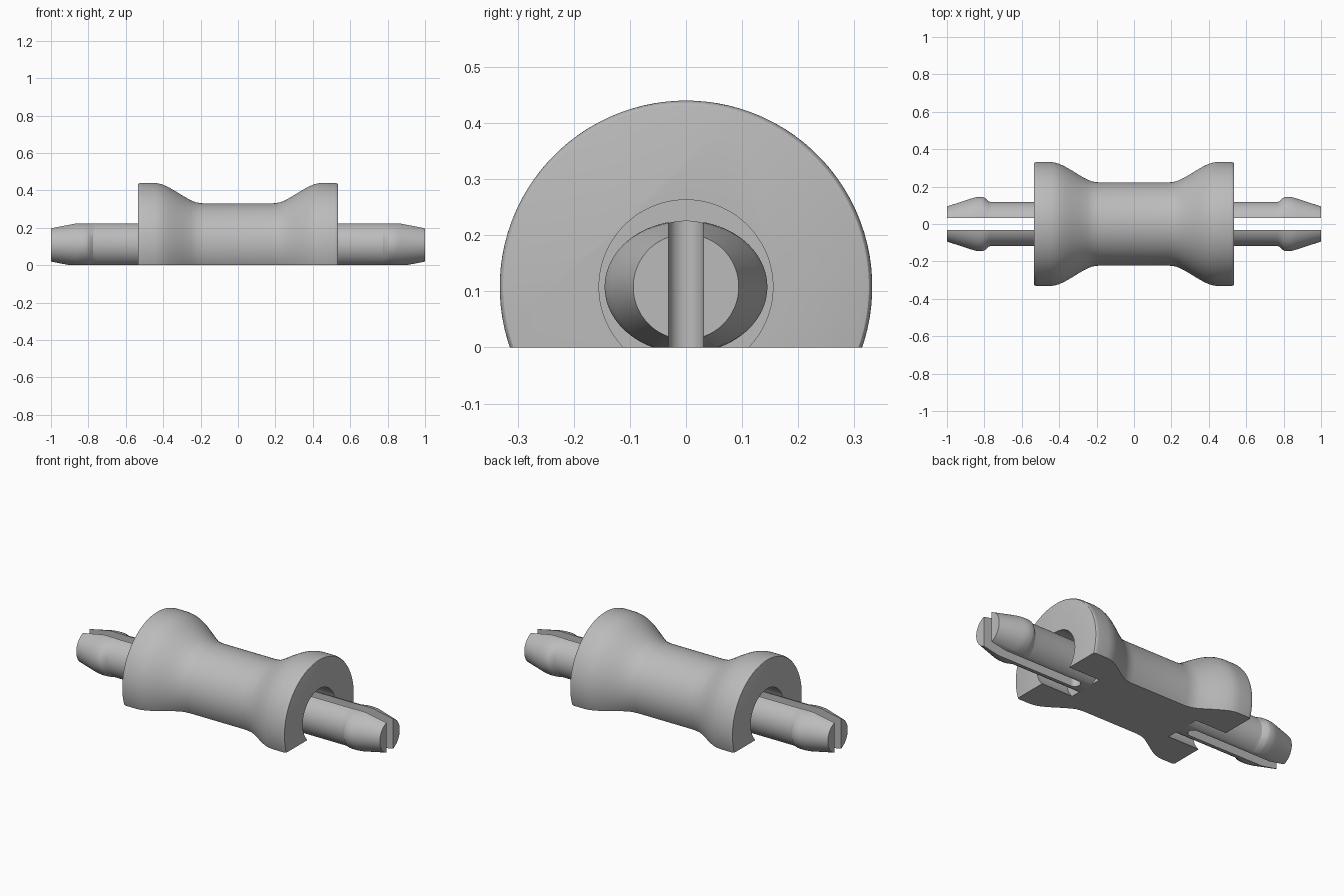
import bpy, bmesh, math
from mathutils import Vector

AXIS = 0.108      # height of the centre line
SEG = 96

if "Cube" in bpy.data.objects:
    bpy.data.objects.remove(bpy.data.objects["Cube"], do_unlink=True)

grey = bpy.data.materials.new("light_grey")
grey.use_nodes = True
grey.diffuse_color = (0.5, 0.5, 0.5, 1)
grey.node_tree.nodes["Principled BSDF"].inputs["Base Color"].default_value = (0.5, 0.5, 0.5, 1)


def link(name, bm):
    bmesh.ops.recalc_face_normals(bm, faces=bm.faces)
    mesh = bpy.data.meshes.new(name)
    bm.to_mesh(mesh)
    bm.free()
    ob = bpy.data.objects.new(name, mesh)
    bpy.context.collection.objects.link(ob)
    mesh.materials.append(grey)
    return ob


def loft(name, sections):
    """Elliptical rings (x, half width, half height) along x, capped at both ends."""
    bm = bmesh.new()
    rings = []
    for x, a, b in sections:
        rings.append([bm.verts.new((x, a * math.cos(t), AXIS + b * math.sin(t)))
                      for t in (2 * math.pi * (i + 0.5) / SEG for i in range(SEG))])
    for r, s in zip(rings, rings[1:]):
        for i in range(SEG):
            j = (i + 1) % SEG
            bm.faces.new((r[i], r[j], s[j], s[i]))
    bm.faces.new(rings[0])
    bm.faces.new(rings[-1])
    return link(name, bm)


def box(name, lo, hi):
    bm = bmesh.new()
    bmesh.ops.create_cube(bm, size=1)
    lo, hi = Vector(lo), Vector(hi)
    for v in bm.verts:
        v.co = (lo + hi) / 2 + v.co * (hi - lo)
    return link(name, bm)


def slot_cutter(side):
    """Upright slab with a rounded inner end."""
    bm = bmesh.new()
    r, n = 0.031, 16
    pts = [(1.2, -r)]
    for i in range(n + 1):
        t = -math.pi / 2 - math.pi * i / n
        pts.append((0.406 + r * math.cos(t), r * math.sin(t)))
    pts.append((1.2, r))
    face = bm.faces.new([bm.verts.new((side * x, y, -0.5)) for x, y in pts])
    top = bmesh.ops.extrude_face_region(bm, geom=[face])["geom"]
    bmesh.ops.translate(bm, vec=(0, 0, 1),
                        verts=[g for g in top if isinstance(g, bmesh.types.BMVert)])
    return link("slot_cutter", bm)


def cut(ob, cutter):
    mod = ob.modifiers.new("cut", 'BOOLEAN')
    mod.operation = 'DIFFERENCE'
    mod.solver = 'EXACT'
    mod.object = cutter
    bpy.context.view_layer.objects.active = ob
    bpy.ops.object.modifier_apply(modifier=mod.name)
    bpy.data.objects.remove(cutter, do_unlink=True)


def finish(ob):
    # flatten the underside, then smooth the round surfaces
    cut(ob, box("floor_cutter", (-2, -1, -1), (2, 1, 0)))
    bpy.ops.object.select_all(action='DESELECT')
    ob.select_set(True)
    bpy.context.view_layer.objects.active = ob
    bpy.ops.object.shade_smooth_by_angle(angle=math.radians(25))


# Spool body: straight waist, S-curved flare, rounded rim
WAIST, RIM, END, FILLET = 0.222, 0.332, 0.535, 0.02
half = [(0.18, WAIST), (0.2, WAIST + 0.002), (0.225, 0.228), (0.25, 0.238),
        (0.29, 0.26), (0.33, 0.285), (0.37, 0.308), (0.4, 0.322),
        (0.425, 0.329), (0.45, RIM)]
for i in range(7):
    t = math.pi / 2 * i / 6
    half.append((END - FILLET + FILLET * math.sin(t), RIM - 0.008 * (1 - math.cos(t))))
profile = [(-x, r) for x, r in reversed(half)] + half
body = loft("spool_body", [(x, r, r) for x, r in profile])

# Round pockets in both ends
FLOOR = 0.33
for s in (-1, 1):
    cut(body, loft("pocket_cutter", [(s * FLOOR, 0.155, 0.155), (s * 0.7, 0.155, 0.155)]))
finish(body)

# Split snap prongs with a side barb and a tapered tip
SHAFT = 0.118
prong = [(FLOOR, SHAFT, SHAFT), (0.765, SHAFT, SHAFT), (0.775, 0.12, SHAFT),
         (0.8, 0.142, SHAFT), (0.81, 0.145, SHAFT), (0.835, 0.145, SHAFT),
         (0.85, 0.142, SHAFT), (0.87, 0.136, 0.117), (1.0, 0.094, 0.094)]
for s, side in ((1, "left"), (-1, "right")):
    ob = loft(side + "_prong", [(s * x, a, b) for x, a, b in prong])
    cut(ob, slot_cutter(s))
    finish(ob)
